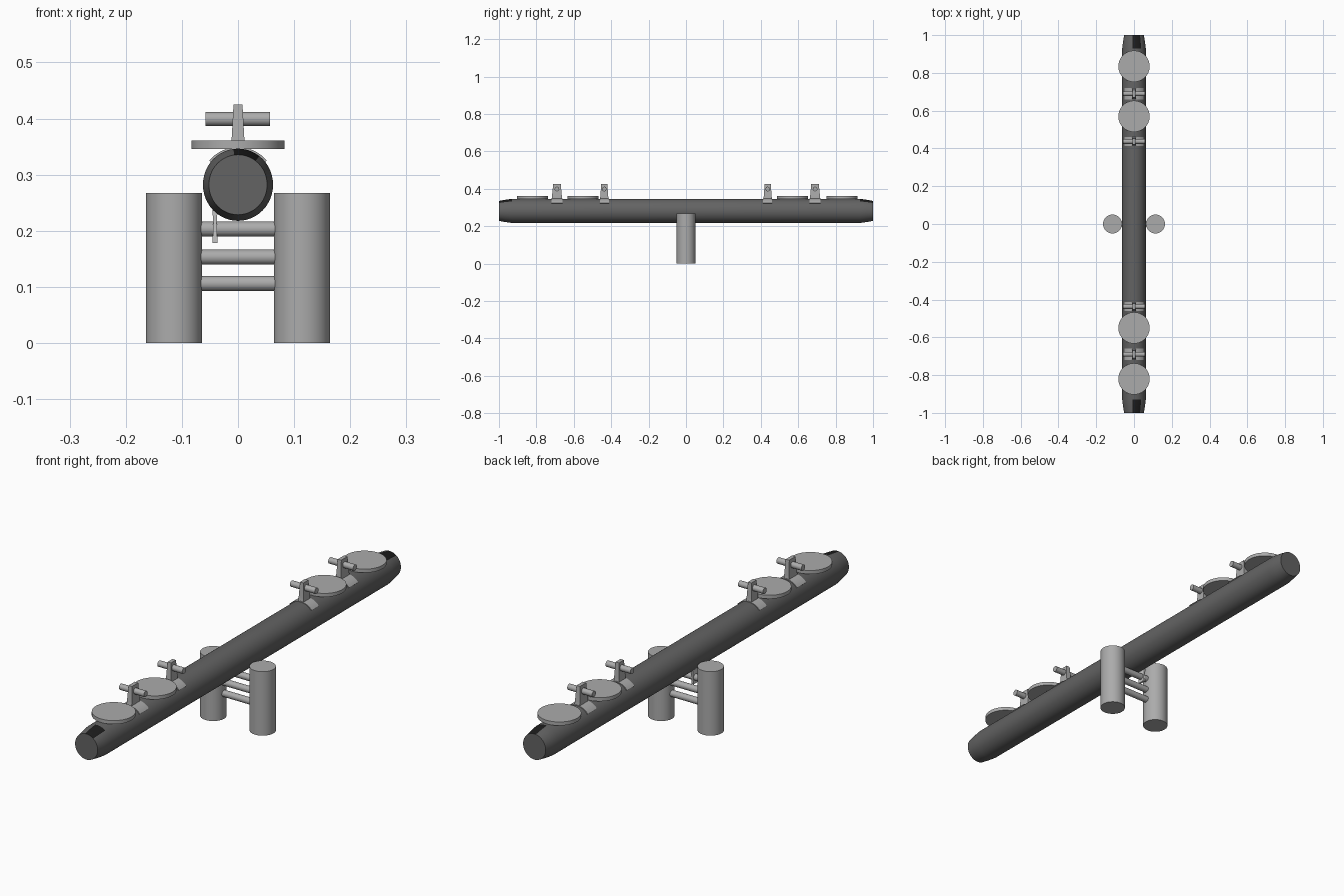
import bpy, bmesh, math

if "Cube" in bpy.data.objects:
    bpy.data.objects.remove(bpy.data.objects["Cube"])

def material(name, v):
    m = bpy.data.materials.new(name)
    m.diffuse_color = (v, v, v, 1)
    m.use_nodes = True
    m.node_tree.nodes["Principled BSDF"].inputs["Base Color"].default_value = m.diffuse_color
    return m

GREY = material("light grey", 0.41)
DARK = material("dark grey", 0.125)
PALE = material("pale grey", 0.6)
BLACK = material("black", 0.012)

def make(name, verts, faces, mat, smooth=True):
    me = bpy.data.meshes.new(name)
    me.from_pydata(verts, [], faces)
    bm = bmesh.new()
    bm.from_mesh(me)
    bmesh.ops.recalc_face_normals(bm, faces=bm.faces)
    bm.to_mesh(me)
    bm.free()
    me.materials.append(mat)
    ob = bpy.data.objects.new(name, me)
    bpy.context.collection.objects.link(ob)
    if smooth:
        bpy.ops.object.select_all(action='DESELECT')
        ob.select_set(True)
        bpy.context.view_layer.objects.active = ob
        bpy.ops.object.shade_smooth_by_angle(angle=math.radians(30))
    return ob

def lathe(name, axis, centre, profile, mat, n=48, squash=1.0):
    """Solid of revolution; profile = (position along axis, radius)."""
    verts, faces = [], []
    for t, r in profile:
        for i in range(n):
            a = 2 * math.pi * i / n
            c, s = r * math.cos(a), r * math.sin(a) * squash
            p = {'x': (t, c, s), 'y': (c, t, s), 'z': (c, s, t)}[axis]
            verts.append([p[k] + centre[k] for k in range(3)])
    for j in range(len(profile) - 1):
        for i in range(n):
            k = (i + 1) % n
            faces.append((j*n + i, j*n + k, (j+1)*n + k, (j+1)*n + i))
    last = (len(profile) - 1) * n
    faces += [tuple(range(n)), tuple(range(last, last + n))]
    return make(name, verts, faces, mat)

def taper_block(name, x, y, levels, mat):
    """Stack of rectangles; levels = (z, half width x, half width y)."""
    verts, faces = [], []
    for z, hx, hy in levels:
        verts += [(x-hx, y-hy, z), (x+hx, y-hy, z), (x+hx, y+hy, z), (x-hx, y+hy, z)]
    for j in range(len(levels) - 1):
        for i in range(4):
            k = (i + 1) % 4
            faces.append((4*j + i, 4*j + k, 4*j + 4 + k, 4*j + 4 + i))
    m = 4 * (len(levels) - 1)
    faces += [(0, 1, 2, 3), (m, m+1, m+2, m+3)]
    return make(name, verts, faces, mat, False)

def saddle(name, y, hy, mat, zc=0.282, n=16, span=math.radians(50)):
    """Curved plate hugging the top of the beam."""
    verts, faces = [], []
    for i in range(n + 1):
        a = -span + 2 * span * i / n
        for r, yy in ((0.060, y-hy), (0.067, y-hy), (0.067, y+hy), (0.060, y+hy)):
            verts.append((r * math.sin(a), yy, zc + r * math.cos(a)))
    for i in range(n):
        for j in range(4):
            k = (j + 1) % 4
            faces.append((4*i + j, 4*i + k, 4*i + 4 + k, 4*i + 4 + j))
    faces += [(0, 1, 2, 3), (4*n, 4*n+1, 4*n+2, 4*n+3)]
    return make(name, verts, faces, mat)

# Beam with rounded-off ends
beam = lathe("beam", 'y', (0, 0, 0.282),
             [(-1, 0.052), (-0.965, 0.058), (-0.93, 0.0625),
              (0.93, 0.0625), (0.965, 0.058), (1, 0.052)], DARK, squash=1.03)
# Black marks on the upper part of both tapered ends
beam.data.materials.append(BLACK)
for f in beam.data.polygons:
    c = f.center
    if 0.93 < abs(c.y) < 0.995 and c.z > 0.325 and -0.005 < c.x < 0.036:
        f.material_index = 1

# Round seats
for i, y in enumerate((-0.82, -0.55, 0.57, 0.835)):
    lathe(f"seat_{i}", 'z', (0, y, 0), [(0.346, 0.083), (0.361, 0.083)], GREY)

# Handles: saddle plate, tapered post, grip bar
for i, (y, hy) in enumerate(((-0.69, 0.03), (-0.437, 0.024), (0.437, 0.024), (0.69, 0.03))):
    saddle(f"handle_saddle_{i}", y, hy, GREY)
    taper_block(f"handle_post_{i}", 0, y,
                [(0.335, 0.012, hy), (0.36, 0.0115, hy * 0.88), (0.425, 0.008, hy * 0.68)], GREY)
    lathe(f"handle_grip_{i}", 'x', (0, y, 0.399),
          [(-0.058, 0.0125), (0.057, 0.0125)], GREY, 24)

# Support posts, rungs and the pivot bracket
for side, s in (("left", -1), ("right", 1)):
    lathe(f"support_post_{side}", 'z', (s * 0.114, 0, 0), [(0, 0.05), (0.267, 0.05)], GREY)
taper_block("pivot_bracket", -0.041, 0,
            [(0.178, 0.0045, 0.015), (0.215, 0.003, 0.018), (0.24, 0.005, 0.02)], PALE)
for i, z in enumerate((0.106, 0.153, 0.203)):
    lathe(f"rung_{i}", 'x', (0, 0, z), [(-0.068, 0.0135), (0.068, 0.0135)], GREY, 24)
